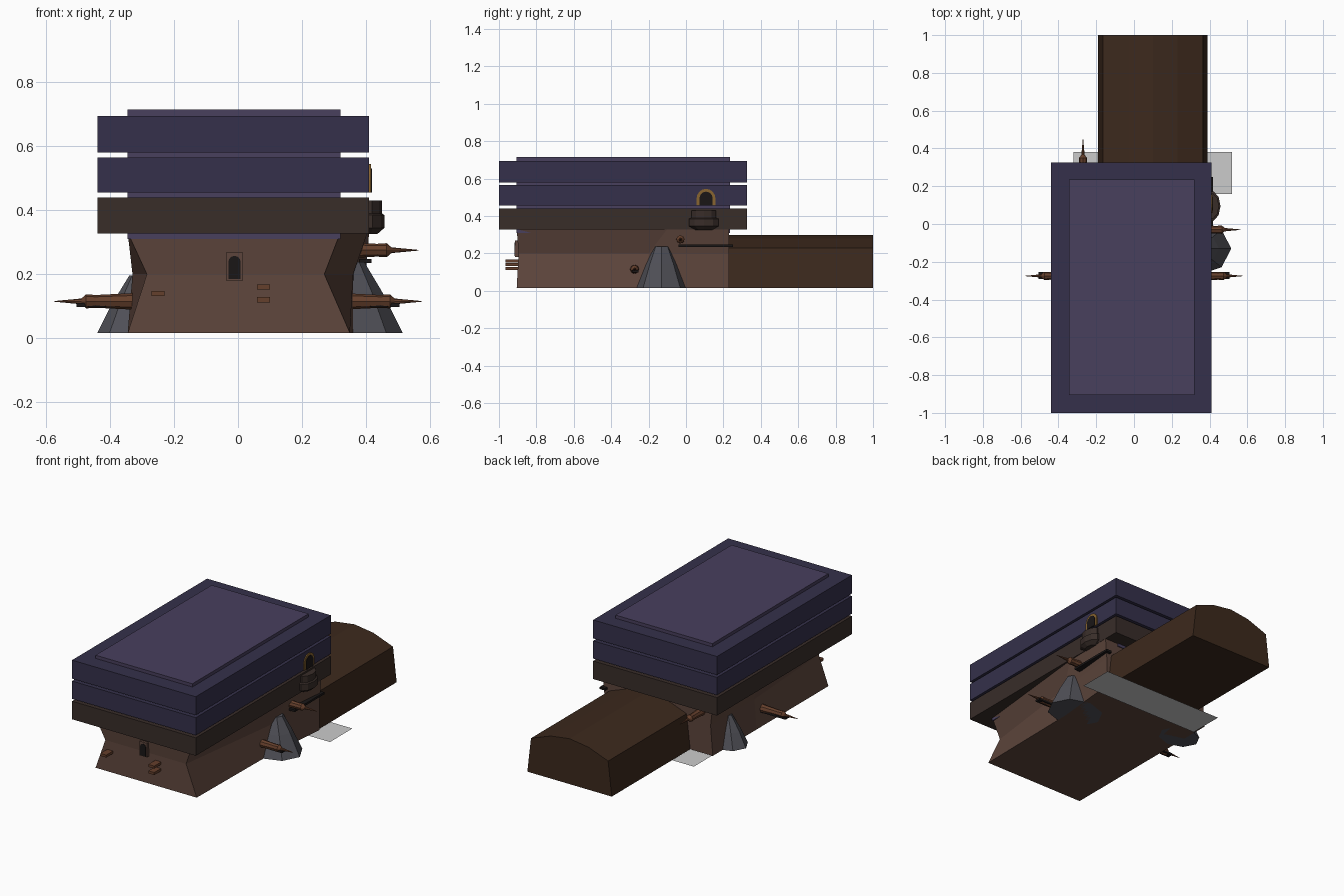
import bpy, bmesh, math
from mathutils import Vector

if "Cube" in bpy.data.objects:
    bpy.data.objects.remove(bpy.data.objects["Cube"])


def mat(name, col):
    m = bpy.data.materials.new(name)
    m.diffuse_color = (*col, 1)
    m.use_nodes = True
    m.node_tree.nodes["Principled BSDF"].inputs["Base Color"].default_value = m.diffuse_color
    return m


NAVY = mat("navy", (0.035, 0.03, 0.07))
PURPLE = mat("purple", (0.065, 0.05, 0.11))
BROWN = mat("brown", (0.04, 0.026, 0.022))
CLAY = mat("clay", (0.11, 0.06, 0.045))
DARK = mat("dark_earth", (0.045, 0.022, 0.012))
ROCK = mat("rock", (0.08, 0.08, 0.095))
RUST = mat("rust", (0.13, 0.05, 0.025))
BLACK = mat("black", (0.01, 0.008, 0.008))
GOLD = mat("gold", (0.25, 0.13, 0.03))


def finish(name, bm, m=None):
    bmesh.ops.recalc_face_normals(bm, faces=bm.faces)
    me = bpy.data.meshes.new(name)
    bm.to_mesh(me)
    bm.free()
    ob = bpy.data.objects.new(name, me)
    bpy.context.collection.objects.link(ob)
    if m:
        me.materials.append(m)
    return ob


def loft(name, rings, m):
    """Join rings of equal point count and cap both ends."""
    bm = bmesh.new()
    vs = [[bm.verts.new(p) for p in r] for r in rings]
    n = len(rings[0])
    for a, b in zip(vs, vs[1:]):
        for i in range(n):
            j = (i + 1) % n
            bm.faces.new((a[i], a[j], b[j], b[i]))
    bm.faces.new(vs[0])
    bm.faces.new(vs[-1])
    return finish(name, bm, m)


def box(name, x0, x1, y0, y1, z0, z1, m):
    base = [(x0, y0), (x1, y0), (x1, y1), (x0, y1)]
    return loft(name, [[(x, y, z) for x, y in base] for z in (z0, z1)], m)


def turned(name, origin, direction, prof, n, m, squash=1.0):
    """Profile of (radius, distance) turned around a direction."""
    q = Vector(direction).to_track_quat('Z', 'Y')
    rings = []
    for r, d in prof:
        rings.append([Vector(origin) + q @ Vector((
            r * math.cos(2 * math.pi * i / n),
            squash * r * math.sin(2 * math.pi * i / n), d)) for i in range(n)])
    return loft(name, rings, m)


# Three stacked slab storeys around a narrower core with a raised roof
for name, z0, z1, m in (("lower_storey", 0.328, 0.44, BROWN),
                        ("middle_storey", 0.455, 0.565, NAVY),
                        ("upper_storey", 0.58, 0.695, NAVY)):
    box(name, -0.44, 0.41, -1, 0.325, z0, z1, m)
box("core_and_roof", -0.345, 0.32, -0.905, 0.235, 0.31, 0.715, PURPLE)

# Base with a pinched waist
levels = [
    (0.016, [(-0.345, -0.905), (0.35, -0.905), (0.36, -0.2), (0.40, 0.23), (-0.345, 0.23), (-0.345, -0.2)]),
    (0.20, [(-0.285, -0.895), (0.27, -0.895), (0.36, -0.2), (0.40, 0.23), (-0.33, 0.23), (-0.33, -0.2)]),
    (0.33, [(-0.345, -0.905), (0.32, -0.905), (0.405, -0.1), (0.41, 0.23), (-0.345, 0.23), (-0.345, -0.2)]),
]
loft("pinched_base", [[(x, y, z) for x, y in pts] for z, pts in levels], CLAY)

# Arched rear annex
half = [(0.29, 0.016), (0.265, 0.23), (0.13, 0.28), (0, 0.298)]
prof = half + [(-x, z) for x, z in reversed(half[:-1])]
loft("rear_annex", [[(0.1 + x, y, z) for x, z in prof] for y in (0.2, 1.0)], DARK)

# Rock mounds at the sides
turned("right_mound", (0.34, -0.13, 0.016), (0, 0, 1),
       [(0.175, 0), (0.11, 0.13), (0.055, 0.222)], 8, ROCK, 0.8)
turned("left_mound", (-0.31, 0.04, 0.016), (0, 0, 1),
       [(0.13, 0), (0.085, 0.09), (0.03, 0.18)], 8, ROCK, 0.8)

# Spiked spouts: thick sleeve, collar and thin point
spike = [(0.026, 0), (0.02, 0.12), (0.022, 0.15), (0.009, 0.165), (0.001, 0.25)]
for name, o, d in (("lower_right_spike", (0.325, -0.275, 0.115), (1, 0, 0)),
                   ("lower_left_spike", (-0.325, -0.275, 0.115), (-1, 0, 0)),
                   ("upper_right_spike", (0.315, -0.03, 0.275), (1, 0, 0)),
                   ("rear_spike", (-0.27, 0.20, 0.275), (0, 1, 0))):
    turned(name, o, d, spike, 8, RUST)
for s in (-1, 1):
    a, b = sorted((s * 0.33, s * 0.505))
    box("spike_shelf", a, b, -0.29, -0.255, 0.098, 0.11, BLACK)


def arch(name, w, h, n=8):
    """Arched outline, flat at the bottom."""
    r = w / 2
    return [(-r, 0)] + [(-r * math.cos(math.pi * i / n), h - r + r * math.sin(math.pi * i / n))
                        for i in range(n + 1)] + [(r, 0)]


# Front doorway: frame and dark opening
box("front_door_frame", -0.037, 0.015, -0.915, -0.86, 0.18, 0.268, CLAY)
loft("front_door_opening", [[(-0.011 + x, y, 0.185 + z) for x, z in arch("a", 0.038, 0.072)]
                            for y in (-0.918, -0.87)], BLACK)

# Small bars on the front wall
for x, z in ((0.08, 0.16), (0.08, 0.12), (-0.25, 0.14)):
    box("front_bar", x - 0.02, x + 0.02, -0.965, -0.88, z - 0.008, z + 0.008, RUST)

# Right balcony with arched door above it
turned("balcony", (0.405, 0.095, 0.325), (0, 0, 1),
       [(0.03, 0), (0.053, 0.02), (0.053, 0.06), (0.045, 0.065), (0.045, 0.105)], 10, BROWN, 1.55)
for name, w, h, x1, m in (("balcony_door_frame", 0.10, 0.09, 0.416, GOLD),
                          ("balcony_door_opening", 0.07, 0.075, 0.419, BLACK)):
    loft(name, [[(x, 0.107 + y, 0.455 + z) for y, z in arch("a", w, h)]
                for x in (0.40, x1)], m)

# Ledge along the right wall
box("right_ledge", 0.38, 0.418, -0.04, 0.25, 0.235, 0.248, BLACK)

# Flat grey ground plate
bm = bmesh.new()
bm.faces.new([bm.verts.new(p) for p in
              ((-0.32, 0.16, 0), (0.52, 0.16, 0), (0.52, 0.38, 0), (-0.32, 0.38, 0))])
finish("ground_plate", bm)
